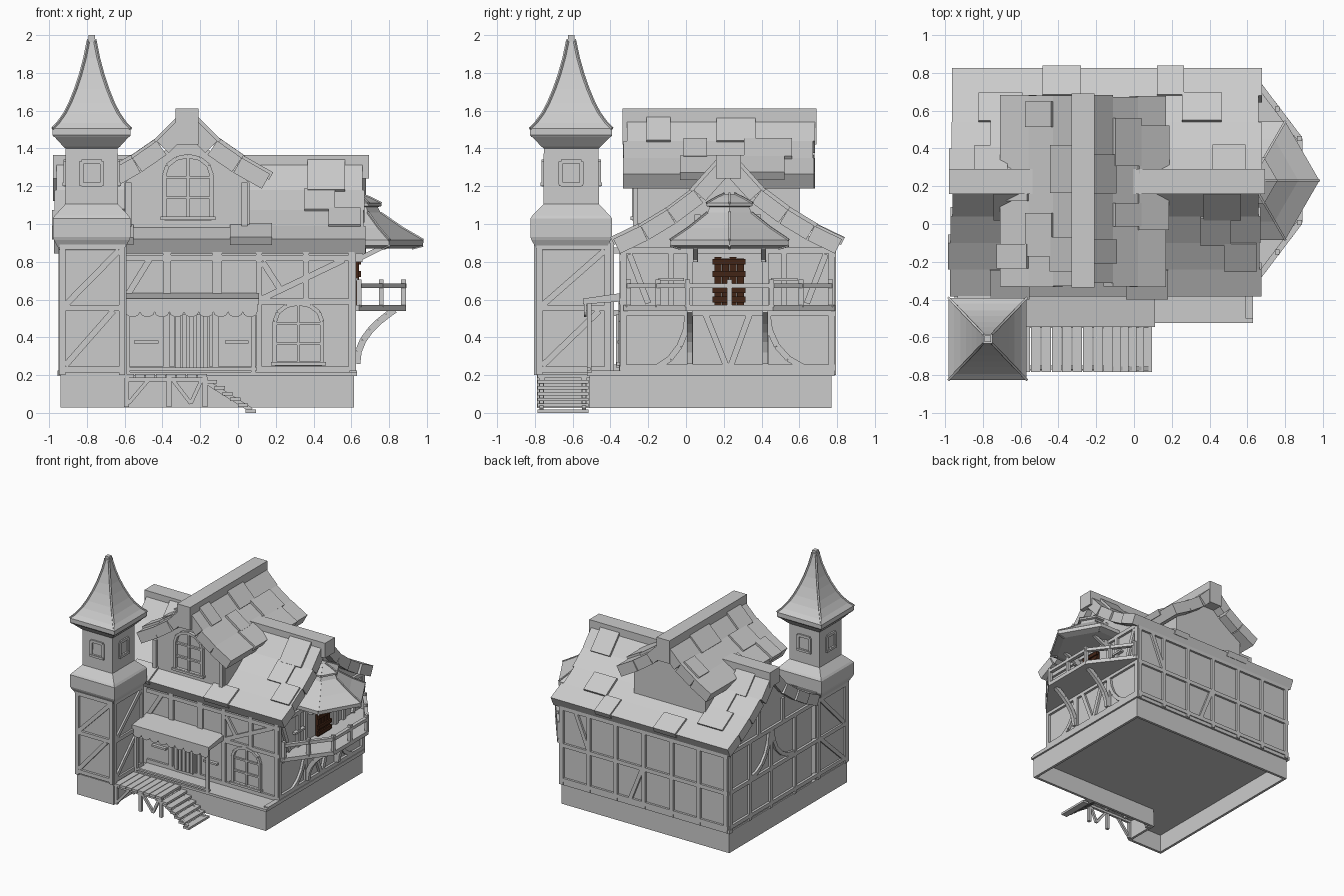
import bpy, bmesh, random
from math import sin, cos, pi, sqrt
from mathutils import Vector as V, Matrix

if "Cube" in bpy.data.objects:
    bpy.data.objects.remove(bpy.data.objects["Cube"])
random.seed(4)

def finish(name, bm, color=None):
    bmesh.ops.recalc_face_normals(bm, faces=bm.faces)
    me = bpy.data.meshes.new(name)
    bm.to_mesh(me); bm.free()
    ob = bpy.data.objects.new(name, me)
    bpy.context.collection.objects.link(ob)
    if color:
        m = bpy.data.materials.new(name); m.diffuse_color = color
        me.materials.append(m)
    return ob

def add_box(bm, x0, x1, y0, y1, z0, z1):
    m = Matrix.Translation(((x0+x1)/2, (y0+y1)/2, (z0+z1)/2)) @ Matrix.Diagonal((x1-x0, y1-y0, z1-z0, 1))
    bmesh.ops.create_cube(bm, size=1, matrix=m)

def boxes(name, items, color=None):
    bm = bmesh.new()
    for b in items: add_box(bm, *b)
    return finish(name, bm, color)

def add_bar(bm, a, b, n, w, d):
    """Beam from a to b, w wide, d deep along normal n."""
    a, b, n = V(a), V(b), V(n)
    x = (b-a).normalized(); y = n.cross(x).normalized(); z = x.cross(y)
    m = Matrix((x*(b-a).length, y*w, z*d)).transposed().to_4x4()
    bmesh.ops.create_cube(bm, size=1, matrix=Matrix.Translation((a+b)/2) @ m)

def prism(name, pts, offset):
    """Extrude a flat outline by an offset vector."""
    bm = bmesh.new()
    a = [bm.verts.new(p) for p in pts]; b = [bm.verts.new(V(p)+V(offset)) for p in pts]
    bm.faces.new(a); bm.faces.new(b[::-1])
    for i in range(len(a)):
        j = (i+1) % len(a); bm.faces.new((a[i], b[i], b[j], a[j]))
    return finish(name, bm)

def lathe(name, cx, cy, secs, n=4, rot=pi/4, sy=1.0, hip=0.0):
    """Stack of n-sided rings (radius, z), with optional ridge strips on the corners."""
    bm = bmesh.new()
    pt = lambda r, z, k: V((cx+r*cos(rot+2*pi*k/n), cy+sy*r*sin(rot+2*pi*k/n), z))
    rings = [[bm.verts.new(pt(r, z, k)) for k in range(n)] for r, z in secs]
    for p, q in zip(rings, rings[1:]):
        for k in range(n):
            bm.faces.new((p[k], p[(k+1) % n], q[(k+1) % n], q[k]))
    bm.faces.new(rings[0]); bm.faces.new(rings[-1])
    if hip:
        for (r, z), (r2, z2) in zip(secs, secs[1:]):
            for k in range(n):
                a, b = pt(r, z, k), pt(r2, z2, k)
                if (a-b).length > .04:
                    t = rot+2*pi*k/n
                    add_bar(bm, a, b, (cos(t)*.6, sin(t)*.6, .8), hip, hip)
    return finish(name, bm)

def timbers(name, P, n, lines, w=.032, d=.03):
    bm = bmesh.new()
    for u0, z0, u1, z1 in lines: add_bar(bm, P(u0, z0), P(u1, z1), n, w, d)
    return finish(name, bm)

def arc(u0, z0, u1, z1, k=5):
    p = [(u0+(u1-u0)*(1-cos(i*pi/2/k)), z0+(z1-z0)*sin(i*pi/2/k)) for i in range(k+1)]
    return [a+b for a, b in zip(p, p[1:])]

def window(name, P, n, u, z, w, h, arched=True, d=.04):
    h0 = h*.7 if arched else h
    pts = [(u-w/2, z), (u-w/2, z+h0)]
    if arched: pts += [(u-w/2*cos(i*pi/6), z+h0+(h-h0)*sin(i*pi/6)) for i in range(1, 6)]
    pts += [(u+w/2, z+h0), (u+w/2, z)]
    timbers(name+'_frame', P, n, [a+b for a, b in zip(pts, pts[1:]+pts[:1])], .022, d)
    timbers(name+'_sill', P, n, [(u-w*.58, z, u+w*.58, z)], .018, d*1.5)
    if arched:
        timbers(name+'_bars', P, n, [(u, z, u, z+h)]+[(u-w/2, z+h*f, u+w/2, z+h*f) for f in (.33, .66)], .014, .025)

def roof(name, prof, s0, s1, th, F):
    """Curved two-sided roof in ragged courses with raised shingles; F(s, d, z) places points."""
    bm = bmesh.new()
    def slab(side, a, b, lo, hi, up, dn):
        t = V((b[0]-a[0], b[1]-a[1])).normalized(); nx, nz = -t.y, t.x
        sec = [(a[0]+nx*up, a[1]+nz*up), (b[0]+nx*up, b[1]+nz*up), (b[0]-nx*dn, b[1]-nz*dn), (a[0]-nx*dn, a[1]-nz*dn)]
        v = [bm.verts.new(F(q, side*d, z)) for q in (lo, hi) for d, z in sec]
        for f in ((0, 1, 2, 3), (4, 5, 6, 7), (0, 1, 5, 4), (1, 2, 6, 5), (2, 3, 7, 6), (3, 0, 4, 7)):
            bm.faces.new([v[i] for i in f])
    for side in (1, -1):
        for a, b in zip(prof, prof[1:]):
            j = lambda: random.uniform(0, .025)
            slab(side, a, b, s0+j(), s1-j(), 0, th)
            for k in range(2):
                w = random.uniform(.12, .26); c = s0+.03+(s1-s0-w-.06)*(k+random.random())/2
                e = (b[0]+(b[0]-a[0])*.06, b[1]+(b[1]-a[1])*.06)
                slab(side, a, e, c, c+w, random.uniform(.012, .02), .03)
    return finish(name, bm)

# hollow stone base (L footprint, open underneath)
bm = bmesh.new()
L = [(-.94, -.79), (-.6, -.79), (-.6, -.51), (.615, -.51), (.615, .77), (-.94, .77)]
lo = [bm.verts.new((x, y, .027)) for x, y in L]; hi = [bm.verts.new((x, y, .2)) for x, y in L]
bm.faces.new(hi)
for i in range(6): bm.faces.new((lo[i], lo[(i+1) % 6], hi[(i+1) % 6], hi[i]))
m = finish('stone_base', bm).modifiers.new('thick', 'SOLIDIFY'); m.thickness = .03; m.offset = -1
boxes('base_ledge', [(-.6, .63, -.525, -.33, .195, .215), (-.955, .63, .74, .785, .195, .225), (.59, .63, -.5, .78, .195, .225)])

# main house body
half = [(.555, .2), (.555, .87), (.46, .92), (.32, 1.0), (.18, 1.11)]
prism('house_body', [(-.93, .22+d, z) for d, z in half]+[(-.93, .22, 1.27)]+[(-.93, .22-d, z) for d, z in half[::-1]], (1.535, 0, 0))
# dormer body
dh = [(.33, .85), (.33, 1.22), (.17, 1.35)]
prism('dormer_body', [(-.27+d, -.26, z) for d, z in dh]+[(-.27, -.26, 1.48)]+[(-.27-d, -.26, z) for d, z in dh[::-1]], (0, .86, 0))
# roofs and ridge caps
roof('main_roof', [(.04, 1.335), (.18, 1.18), (.32, 1.075), (.46, .99), (.605, .92)], -.985, .68, .085, lambda s, d, z: V((s, .22+d, z)))
roof('dormer_roof', [(.04, 1.56), (.16, 1.44), (.29, 1.35), (.44, 1.265)], -.335, .685, .09, lambda s, d, z: V((-.27+d, s, z)))
boxes('ridge_caps', [(-.98, .695, .16, .29, 1.24, 1.365), (-.33, -.21, -.335, .69, 1.42, 1.612)])

# wall placements: front, tower, left, right, back, dormer
front = lambda u, z: (u, -.337, z)
tfront = lambda u, z: (u, -.79, z)
tright = lambda u, z: (-.605, u, z)
left = lambda u, z: (-.935, u, z)
right = lambda u, z: (.61, u, z)
back = lambda u, z: (u, .778, z)
dorm = lambda u, z: (u, -.265, z)
Y, X = (0, -1, 0), (1, 0, 0)
H = lambda a, b, zs: [(a, z, b, z) for z in zs]
U = lambda us, a, b: [(u, a, u, b) for u in us]
timbers('front_timbers', front, Y, H(-.6, .62, (.23, .59, .82)) + U((-.37, -.1, .36), .59, .86) + U((-.38, -.12, .11, .6), .2, .86)
        + [(.12, .6, .56, .81), (.13, .8, .22, .66), (-.47, .81, -.6, .6)])
timbers('back_timbers', back, Y, H(-.94, .62, (.24, .53, .84)) + U((-.92, -.67, -.42, -.16, .1, .35, .6), .2, .86)
        + [(-.15, .54, -.03, .24), (.35, .54, .47, .83)])
timbers('left_timbers', left, X, H(-.78, .77, (.24, .53, .86)) + U((-.77, -.41, -.1, .22, .5, .76), .2, .86)
        + U((.06, .38), .86, 1.06) + [(-.74, .25, -.44, .52), (-.74, .55, -.44, .85)] + arc(.24, .84, .49, .55) + arc(.2, .84, -.08, .55))
timbers('right_timbers', right, X, H(-.33, .77, (.24, .53, .86)) + U((-.33, .02, .42, .77), .2, .86) + U((-.08, .52), .57, .87)
        + [(.1, .53, .22, .23), (.34, .53, .23, .23), (-.3, .84, -.2, .58), (.74, .84, .64, .58), (.06, .87, .06, 1.05), (.38, .87, .38, 1.05)]
        + arc(.01, .53, -.22, .23) + arc(.43, .53, .7, .23))
timbers('dormer_timbers', dorm, Y, U((-.58, .035), .9, 1.22))
tl = lambda a, b: H(a, b, (.23, .555, .88)) + U((a+.015, b-.015), .2, .9) + [(a+.03, .57, b-.03, .86), (a+.03, .25, b-.06, .54)]
timbers('tower_front_timbers', tfront, Y, tl(-.945, -.6))
timbers('tower_side_timbers', tright, X, tl(-.79, -.4))

# tower
q = sqrt(2)
boxes('tower_shaft', [(-.935, -.605, -.785, -.38, .2, .93)])
lathe('tower_neck', -.775, -.608, [(r*q, z) for r, z in ((.17, .86), (.2, .915), (.205, .93), (.205, 1.03), (.195, 1.045), (.14, 1.105), (.138, 1.4), (.15, 1.41), (.2, 1.465))], sy=1.05)
lathe('tower_spire', -.775, -.608, [(r*q, z) for r, z in ((.2, 1.46), (.207, 1.47), (.207, 1.505), (.178, 1.535), (.143, 1.585), (.115, 1.64), (.085, 1.715), (.06, 1.79), (.036, 1.88), (.018, 1.97))], sy=1.05, hip=.012)
boxes('spire_finial', [(-.8, -.75, -.633, -.583, 1.965, 1.98), (-.793, -.757, -.626, -.59, 1.98, 2.0)])
for s in (1, -1):
    window('tower_window_y', lambda u, z: (u, -.608+s*.146, z), Y, -.775, 1.21, .11, .12, False, .022)
    window('tower_window_x', lambda u, z: (-.775+s*.139, u, z), X, -.608, 1.21, .11, .12, False, .022)

# windows and small sills
window('dormer_window', dorm, Y, -.265, 1.03, .25, .33)
window('front_window', front, Y, .32, .26, .25, .32)
timbers('porch_sills', front, Y, [(-.55, .375, -.42, .375), (-.07, .375, .055, .375)], .016, .05)
timbers('side_sills', right, X, [(-.145, .705, -.01, .705), (.45, .705, .59, .705)], .016, .05)

# front door with slats
boxes('front_door', [(-.335, -.15, -.355, -.33, .21, .54)] + [(-.33+i*.036, -.305+i*.036, -.37, -.35, .24, .52) for i in range(5)])
# awning, posts and scalloped valance
prism('awning', [(-.6, -.545, .575), (-.6, -.545, .605), (-.6, -.34, .635), (-.6, -.34, .59)], (.71, 0, 0))
boxes('awning_posts', [(x-.012, x+.012, -.525, -.5, .2, .58) for x in (-.585, .08)] + [(-.6, .1, -.525, -.505, .225, .24)])
w = .7/9
sc = [(-.597+w*(i+.5-cos(k*pi/5)/2), -.54, .535-.028*sin(k*pi/5)) for i in range(9) for k in range(5)]
prism('awning_valance', [(-.597, -.54, .58)]+sc+[(.103, -.54, .535), (.103, -.54, .58)], (0, .012, 0))

# porch deck and stairs
boxes('porch_deck', [(-.6+i*.055, -.55+i*.055, -.785, -.51, .185, .205) for i in range(8)] + [(-.6, -.16, y, y+.02, .165, .187) for y in (-.77, -.55)])
boxes('stair_treads', [(-.165+i*.041, -.11+i*.041, -.785, -.515, .155-i*.031, .173-i*.031) for i in range(6)])
bm = bmesh.new()
for y in (-.765, -.54):
    add_bar(bm, (-.17, y, .165), (.07, y, .015), Y, .025, .02)
    for x in (-.59, -.365, -.175): add_bar(bm, (x, y, .03), (x, y, .19), Y, .025, .025)
    for a, b in ((-.58, -.47), (-.25, -.35), (-.25, -.19)): add_bar(bm, (a, y, .05), (b, y, .18), Y, .02, .02)
finish('porch_supports', bm)

# balcony, railing and curved brackets
B = [(.6, -.33), (.64, -.33), (.89, 0), (.89, .46), (.64, .79), (.6, .79)]
prism('balcony_floor', [(x, y, .54) for x, y in B], (0, 0, .032))
R = [(.64, -.305), (.877, .008), (.877, .452), (.64, .765)]
bm = bmesh.new()
for a, b in zip(R, R[1:]):
    add_bar(bm, (*a, .673), (*b, .673), (0, 0, 1), .03, .026)
    c = ((a[0]+b[0])/2, (a[1]+b[1])/2)
    for p in (a, b, c): add_bar(bm, (*p, .56), (*p, .705), Y, .026, .026)
finish('balcony_railing', bm)
bm = bmesh.new()
for y in (.02, .42):
    for u0, z0, u1, z1 in arc(.63, .26, .83, .545, 7):
        f = lambda z: (.63+.2*((z-.26)/.285)**2.2, y, z)
        add_bar(bm, f(z0), f(z1), Y, .035, .03)
finish('balcony_brackets', bm)

# balcony canopy, half-hexagon against the gable
lathe('canopy_roof', .62, .23, [(.3, .87), (.36, .885), (.362, .915), (.25, .98), (.135, 1.06), (.12, 1.09), (.14, 1.095), (.14, 1.11), (.08, 1.14), (.03, 1.16)], 6, 0, hip=.012)
bm = bmesh.new()
for y in (.05, .41):
    add_box(bm, .61, .66, y-.012, y+.012, .8, .88)
    add_bar(bm, (.63, y, .81), (.76, y, .875), Y, .025, .025)
finish('canopy_brackets', bm)

# brown balcony door
boxes('balcony_door', [(.615, .64, .15+i*.04, .187+i*.04, .57, .825-.008*(i % 2)) for i in range(4)]
      + [(.635, .652, .14, .315, z, z+.03) for z in (.585, .635, .72, .785)], (.055, .018, .008, 1))

for m in bpy.data.materials:
    if m.users and not m.is_grease_pencil:
        m.use_nodes = True
        m.node_tree.nodes["Principled BSDF"].inputs["Base Color"].default_value = m.diffuse_color
